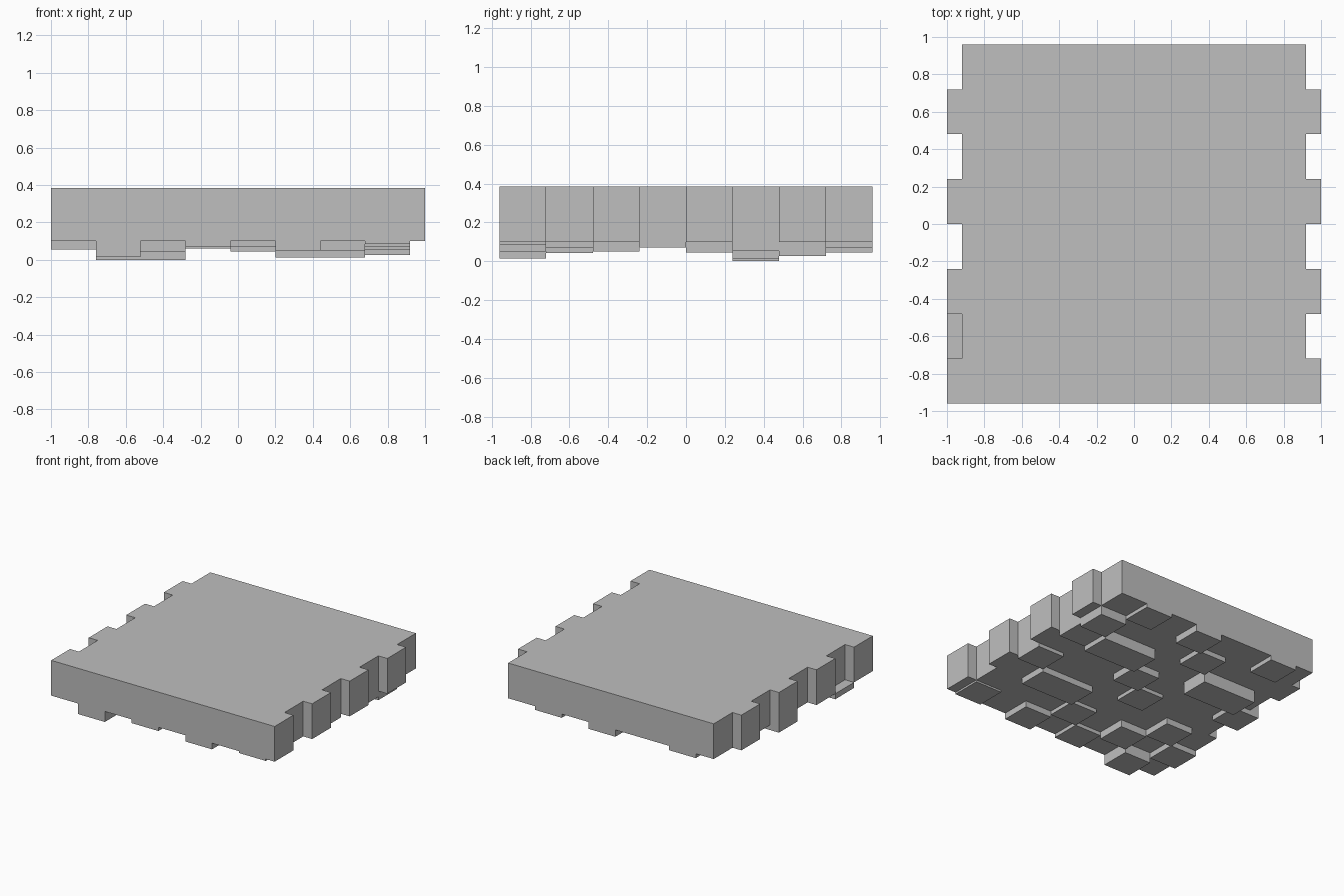
import bpy, bmesh

cube = bpy.data.objects.get("Cube")
if cube:
    bpy.data.objects.remove(cube, do_unlink=True)

C = 0.24            # grid cell size
TOP, BASE = 0.385, 0.10

stone = bpy.data.materials.new("light_grey")
stone.use_nodes = True
stone.diffuse_color = (0.52, 0.52, 0.52, 1)
stone.node_tree.nodes["Principled BSDF"].inputs["Base Color"].default_value = (0.52, 0.52, 0.52, 1)


def prism(name, outline, z0, z1):
    """Upright prism from a 2D outline."""
    bm = bmesh.new()
    face = bm.faces.new([bm.verts.new((x, y, z0)) for x, y in outline])
    ext = bmesh.ops.extrude_face_region(bm, geom=[face])
    for v in ext["geom"]:
        if isinstance(v, bmesh.types.BMVert):
            v.co.z = z1
    bmesh.ops.recalc_face_normals(bm, faces=bm.faces)
    mesh = bpy.data.meshes.new(name)
    bm.to_mesh(mesh)
    bm.free()
    mesh.materials.append(stone)
    obj = bpy.data.objects.new(name, mesh)
    bpy.context.collection.objects.link(obj)
    return obj


# Slab with toothed sides: even rows stick out, odd rows are recessed
right_edge = []
for row in range(8):
    x = 1.0 if row % 2 == 0 else 0.92
    y = -0.96 + row * C
    right_edge += [(x, y), (x, y + C)]
left_edge = [(-x, y) for x, y in reversed(right_edge)]
prism("slab", right_edge + left_edge, BASE, TOP)

# Blocks under the slab: first column, row, columns wide, underside height
blocks = [
    (1, 0, 1, 0.015), (3, 0, 1, 0.07), (5, 0, 1, 0.05), (7, 0, 1, 0.085),
    (0, 1, 1, 0.055), (2, 1, 1, 0.042), (4, 1, 1, 0.07),
    (1, 2, 1, 0.05), (5, 2, 2, 0.05),
    (3, 3, 1, 0.07), (7, 3, 1, 0.07),
    (0, 4, 1, 0.06), (4, 4, 1, 0.045),
    (1, 5, 2, 0.0), (5, 5, 2, 0.013), (7, 5, 1, 0.053),
    (3, 6, 1, 0.06), (7, 6, 1, 0.026),
    (1, 7, 1, 0.065), (4, 7, 1, 0.045), (6, 7, 1, 0.07),
]
for n, (col, row, wide, z) in enumerate(blocks, 1):
    x0, y0 = -1 + col * C, -0.96 + row * C
    x1, y1 = x0 + wide * C, y0 + C
    prism(f"under_block_{n}", [(x0, y0), (x1, y0), (x1, y1), (x0, y1)], z, BASE)
